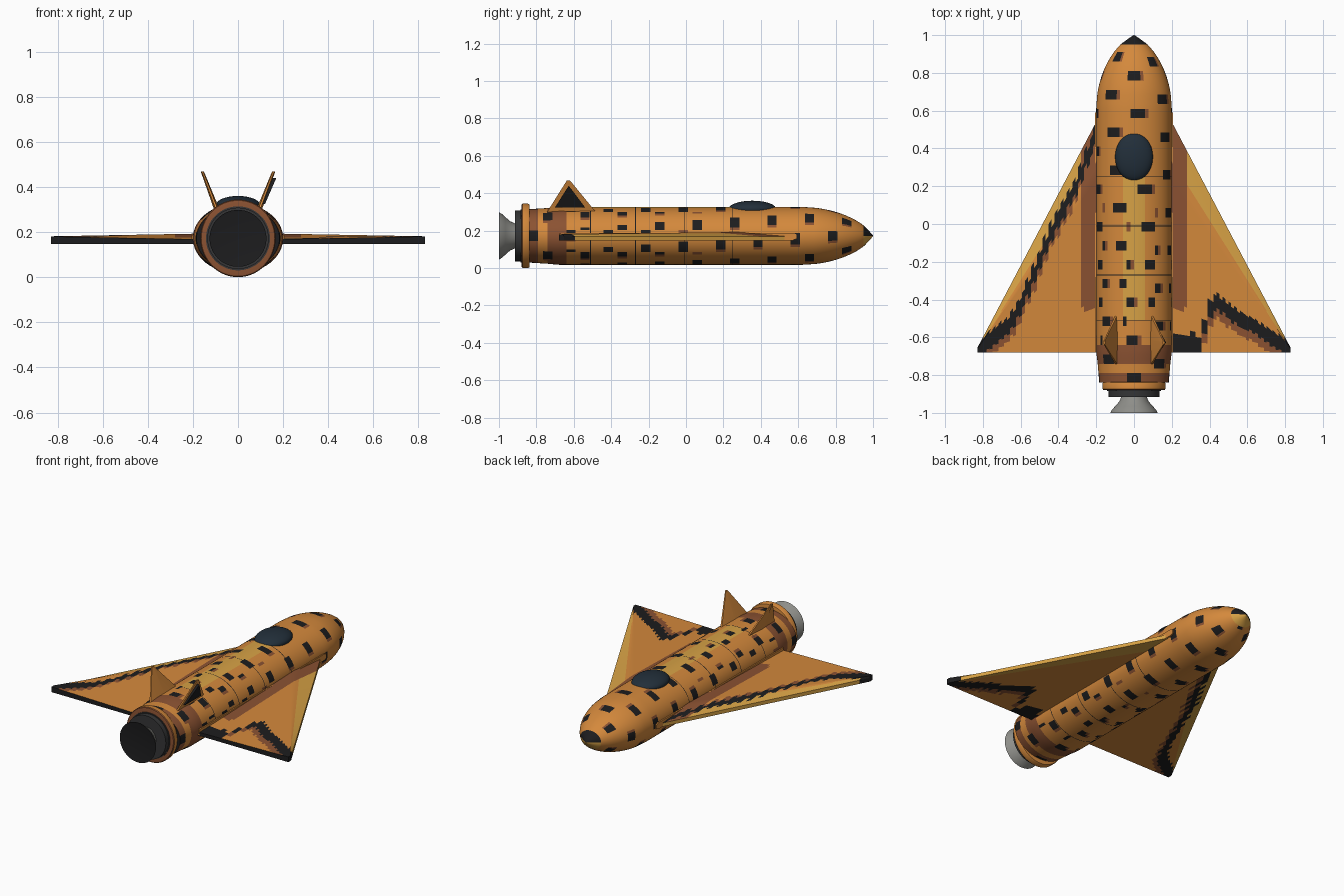
import bpy, bmesh, math, random
from mathutils import Vector

if "Cube" in bpy.data.objects:
    bpy.data.objects.remove(bpy.data.objects["Cube"])

random.seed(4)
CZ = 0.172  # height of the fuselage axis
COLORS = {"orange": (0.66, 0.25, 0.045), "black": (0.012, 0.012, 0.013), "brown": (0.26, 0.085, 0.032),
          "yellow": (0.68, 0.36, 0.06), "glass": (0.016, 0.028, 0.042), "metal": (0.27, 0.27, 0.25),
          "dark_grey": (0.035, 0.036, 0.037)}
NAMES = list(COLORS)
MATS = []
for n, c in COLORS.items():
    m = bpy.data.materials.new(n)
    m.diffuse_color = (*c, 1)
    m.use_nodes = True
    m.node_tree.nodes["Principled BSDF"].inputs["Base Color"].default_value = m.diffuse_color
    MATS.append(m)


def loft(name, rings, paint, angle=30):
    """Closed rings joined by quads and capped; paint(centre, normal) names the colour."""
    bm = bmesh.new()
    vs = [[bm.verts.new(p) for p in r] for r in rings]
    n = len(vs[0])
    for a, b in zip(vs, vs[1:]):
        for i in range(n):
            bm.faces.new((a[i], a[(i + 1) % n], b[(i + 1) % n], b[i]))
    bm.faces.new(vs[0])
    bm.faces.new(vs[-1])
    bmesh.ops.recalc_face_normals(bm, faces=bm.faces)
    for f in bm.faces:
        f.material_index = NAMES.index(paint(f.calc_center_median(), f.normal))
    me = bpy.data.meshes.new(name)
    bm.to_mesh(me)
    bm.free()
    for m in MATS:
        me.materials.append(m)
    ob = bpy.data.objects.new(name, me)
    bpy.context.collection.objects.link(ob)
    bpy.ops.object.select_all(action='DESELECT')
    ob.select_set(True)
    bpy.context.view_layer.objects.active = ob
    bpy.ops.object.shade_smooth_by_angle(angle=math.radians(angle))
    return ob


def ellipse(y, rx, rz, n=64):
    return [(rx * math.sin(2 * math.pi * i / n), y, CZ + rz * math.cos(2 * math.pi * i / n)) for i in range(n)]


def interp(keys, t):
    for (a, va), (b, vb) in zip(keys, keys[1:]):
        if t <= b:
            return va + (vb - va) * (t - a) / (b - a)
    return keys[-1][1]


# Fuselage with staggered camouflage dashes and panel lines
hull = [(-0.84, .92), (-0.73, .965), (-0.68, 1), (0.62, 1), (0.7, .965), (0.75, .91), (0.8, .83),
        (0.85, .72), (0.9, .57), (0.925, .475), (0.95, .36), (0.975, .2), (1.0, .012)]
seams = [0.25, -0.01, -0.27, -0.51]
offset = [random.randint(0, 1) + 4 * (k % 2) for k in range(16)]


def paint_hull(c, n):
    a = math.atan2(c.x / 0.2, (c.z - CZ) / 0.155) % (2 * math.pi)
    seg = int(a / (2 * math.pi) * 64)
    if c.y > 0.95:
        return "black" if n.z > 0 else "yellow"
    if any(abs(c.y - s) < 0.003 for s in seams):
        return "black"
    row = int((c.y + 0.84) / 0.025)
    col = (seg + 2) // 8 % 8
    if (row + offset[col]) % 8 < 2:
        k = (seg + 2 + row // 8) % 8
        if k < 4:
            return "black"
        if k == 4:
            return "brown"
    if -0.83 < c.y < -0.79 or -0.73 < c.y < -0.64:
        return "brown"
    if abs(c.x) < 0.06 and n.z > 0 and -0.51 < c.y < 0.25:
        return "yellow"
    return "orange"


stations = [-0.84 + 0.025 * i for i in range(74)] + [1.0, 0.95, 0.99]
stations += [s + d for s in seams for d in (-0.002, 0.002)]
loft("fuselage", [ellipse(y, 0.2 * interp(hull, y), 0.155 * interp(hull, y)) for y in sorted(stations)], paint_hull)

# Engine: collar ring, dark flange and flared nozzle with a black mouth
loft("engine_collar", [ellipse(y, r * 0.97, r) for y, r in
                       [(-0.88, .155), (-0.878, .168), (-0.873, .172), (-0.845, .172), (-0.838, .168), (-0.836, .15)]],
     lambda c, n: "brown" if n.y < -0.6 else "orange")
loft("engine_flange", [ellipse(y, r, r) for y, r in
                       [(-0.915, .105), (-0.915, .136), (-0.885, .136), (-0.885, .142), (-0.86, .142)]],
     lambda c, n: "dark_grey")
loft("engine_nozzle", [ellipse(y, r, r) for y, r in
                       [(-0.998, .118), (-1.0, .126), (-0.985, .118), (-0.965, .1), (-0.94, .078), (-0.91, .065)]],
     lambda c, n: "black" if n.y < -0.9 else "metal")

# Canopy
bpy.ops.mesh.primitive_uv_sphere_add(segments=40, ring_count=20, location=(0, 0.355, 0.316))
canopy = bpy.context.object
canopy.name = "canopy"
canopy.scale = (0.1, 0.127, 0.044)
canopy.data.materials.append(MATS[NAMES.index("glass")])
bpy.ops.object.shade_smooth()

# Delta wings: bevelled leading edge, flat underside, stepped lightning stripes
ZIG = [(0.34, -0.66), (0.42, -0.4), (0.56, -0.51), (0.63, -0.53), (0.68, -0.57), (0.83, -0.67)]
SWEEP = [(0.17, 0.52), (0.26, 0.34), (0.32, 0.18), (0.42, 0.0), (0.55, -0.33), (0.66, -0.53), (0.83, -0.67)]


def lead(x):
    return 0.54 - (x - 0.2) * 1.9


def paint_wing(c, n):
    x = abs(c.x)
    if n.y < -0.8:
        return "black"
    xs = math.floor(x / 0.03) * 0.03 + 0.015
    if c.x > 0:
        d = c.y - interp(ZIG, max(xs, 0.34)) if xs > 0.33 else 1
        if abs(d) < 0.04 or (x < 0.33 and c.y < -0.58):
            return "black"
    else:
        d = c.y - interp(SWEEP, xs)
        if abs(d) < 0.045:
            return "black"
    if 0 < -d < 0.085:
        return "brown"
    if n.z > 0 and x < 0.275 and c.y > -0.45:
        return "brown"
    if lead(x) - c.y < 0.13 * (0.85 - x) / 0.4:
        return "yellow"
    return "orange"


for side, label in ((1, "right"), (-1, "left")):
    rings = []
    for i in range(43):
        x = 0.17 + (0.828 - 0.17) * i / 42
        t = i / 42
        y0, y1 = lead(x), -0.68
        crest = 0.193 - 0.012 * t
        prof = [(0, 0.17), (0.22, crest), (1, 0.168 + 0.012 * t)]
        up = [(side * x, y0 + (y1 - y0) * j / 36, interp(prof, j / 36)) for j in range(37)]
        low = [(side * x, y0 + (y1 - y0) * j / 18, 0.147) for j in range(18, -1, -1)]
        rings.append(up + low)
    loft(label + "_wing", rings, paint_wing, 20)

    # Root fairing strip where the wing meets the hull
    loft(label + "_wing_root", [[(side * x, y, 0.168 + s * h) for x, s in
                                 ((0.17, -1), (0.207, -1), (0.207, 1), (0.17, 1))]
                                for y, h in ((-0.68, .018), (0.57, .02), (0.59, .012))],
         lambda c, n: "orange")

    # Canted tail fin; the right one carries a dark outer panel
    def fin_ring(y0, y1, x, z, w):
        return [(side * (x + dx), y, z) for y, dx in
                ((y0, w * .4), (y0, -w * .4), ((y0 + y1) / 2, -w), (y1, -w * .4), (y1, w * .4), ((y0 + y1) / 2, w))]

    loft(label + "_tail_fin", [fin_ring(-0.752, -0.47, 0.088, 0.285, 0.013),
                               fin_ring(-0.637, -0.62, 0.158, 0.468, 0.007)], lambda c, n: "orange", 10)
    if side == 1:
        tri = [(-0.7, 0.096, 0.325), (-0.54, 0.096, 0.325), (-0.627, 0.146, 0.44)]
        loft("tail_fin_panel", [[(x + d, y, z) for y, x, z in tri] for d in (0.008, 0.024)],
             lambda c, n: "black")
